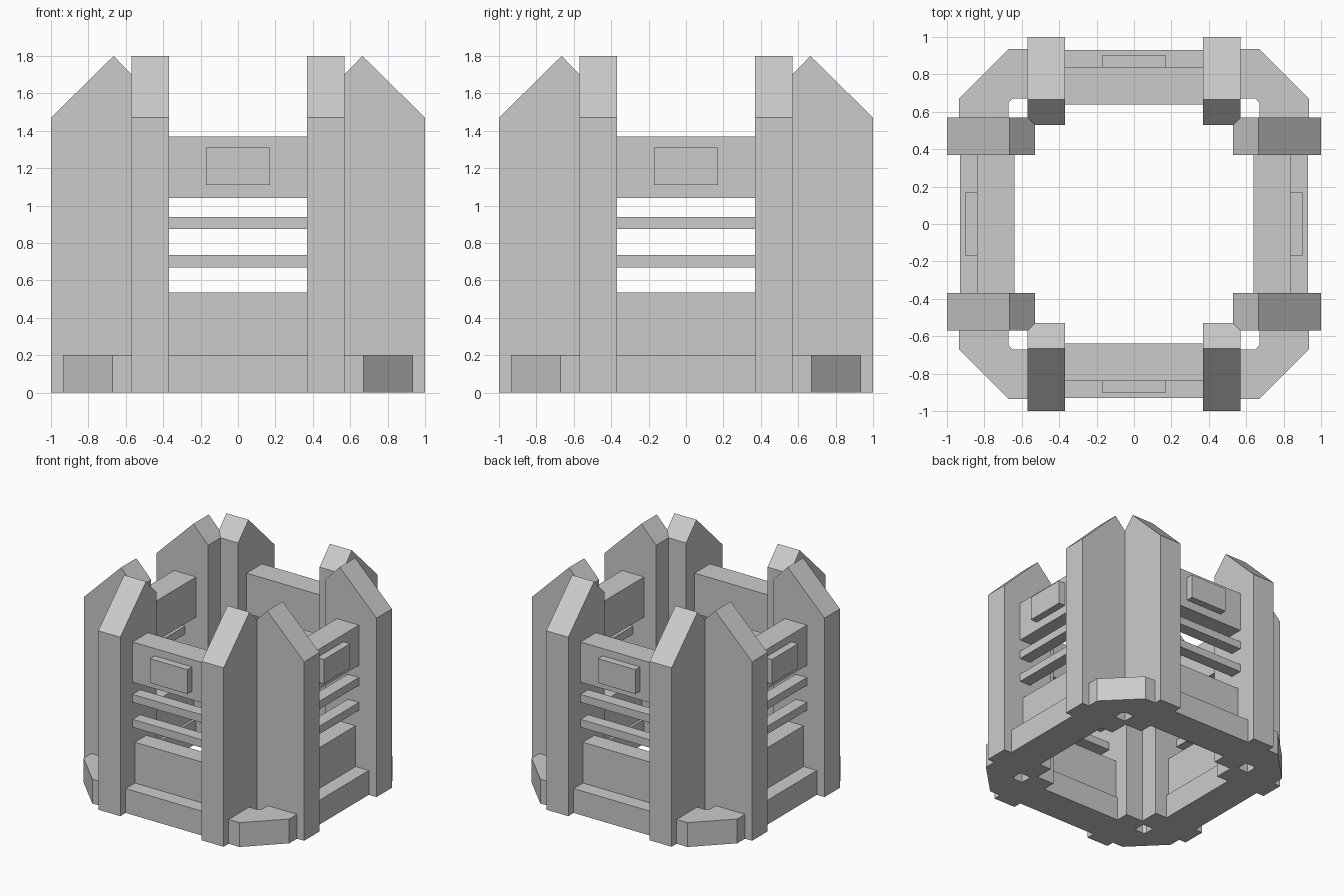
import bpy, bmesh
from math import pi
from mathutils import Matrix

if "Cube" in bpy.data.objects:
    bpy.data.objects.remove(bpy.data.objects["Cube"])


def prism(name, pts, to3d, lo, hi, turn):
    """Extrude a 2D profile from lo to hi, then turn it about z."""
    bm = bmesh.new()
    face = bm.faces.new([bm.verts.new(to3d(a, b, lo)) for a, b in pts])
    ext = bmesh.ops.extrude_face_region(bm, geom=[face])
    for v in ext["geom"]:
        if isinstance(v, bmesh.types.BMVert):
            v.co = to3d_shift(v.co, to3d, hi - lo)
    bmesh.ops.rotate(bm, verts=bm.verts, cent=(0, 0, 0),
                     matrix=Matrix.Rotation(turn, 3, 'Z'))
    bmesh.ops.recalc_face_normals(bm, faces=bm.faces)
    me = bpy.data.meshes.new(name)
    bm.to_mesh(me)
    bm.free()
    ob = bpy.data.objects.new(name, me)
    bpy.context.collection.objects.link(ob)
    return ob


def to3d_shift(co, to3d, d):
    step = Matrix.Translation(to3d(0, 0, d))
    return step @ co


def along_x(a, b, t):
    return (t, a, b)


def along_z(a, b, t):
    return (a, b, t)


# Cross-sections (y, z) of the parts spanning between the front posts
spans = {
    "base_sill": (-0.93, -0.64, 0.0, 0.2),
    "lower_wall": (-0.81, -0.66, 0.2, 0.535),
    "lower_slat": (-0.84, -0.74, 0.67, 0.735),
    "upper_slat": (-0.84, -0.74, 0.875, 0.94),
    "top_beam": (-0.84, -0.64, 1.04, 1.37),
    "plaque": (-0.90, -0.84, 1.11, 1.31),
}
post = [(-1, 0), (-0.53, 0), (-0.53, 1.66), (-0.665, 1.8), (-1, 1.47)]
foot = [(0.57, -0.935), (0.67, -0.935), (0.935, -0.67), (0.935, -0.57),
        (0.67, -0.57), (0.67, -0.65), (0.65, -0.67), (0.57, -0.67)]

# The same side repeats four times around the tower
for i, side in enumerate(("front", "right", "back", "left")):
    turn = i * pi / 2
    # Pointed posts
    prism(side + "_post_a", post, along_x, 0.37, 0.57, turn)
    prism(side + "_post_b", post, along_x, -0.57, -0.37, turn)
    # Corner foot
    prism(side + "_corner_foot", foot, along_z, 0, 0.2, turn)
    # Sill, wall, slats, beam and plaque
    for part, (y0, y1, z0, z1) in spans.items():
        w = 0.17 if part == "plaque" else 0.37
        rect = [(y0, z0), (y1, z0), (y1, z1), (y0, z1)]
        prism(f"{side}_{part}", rect, along_x, -w, w, turn)
